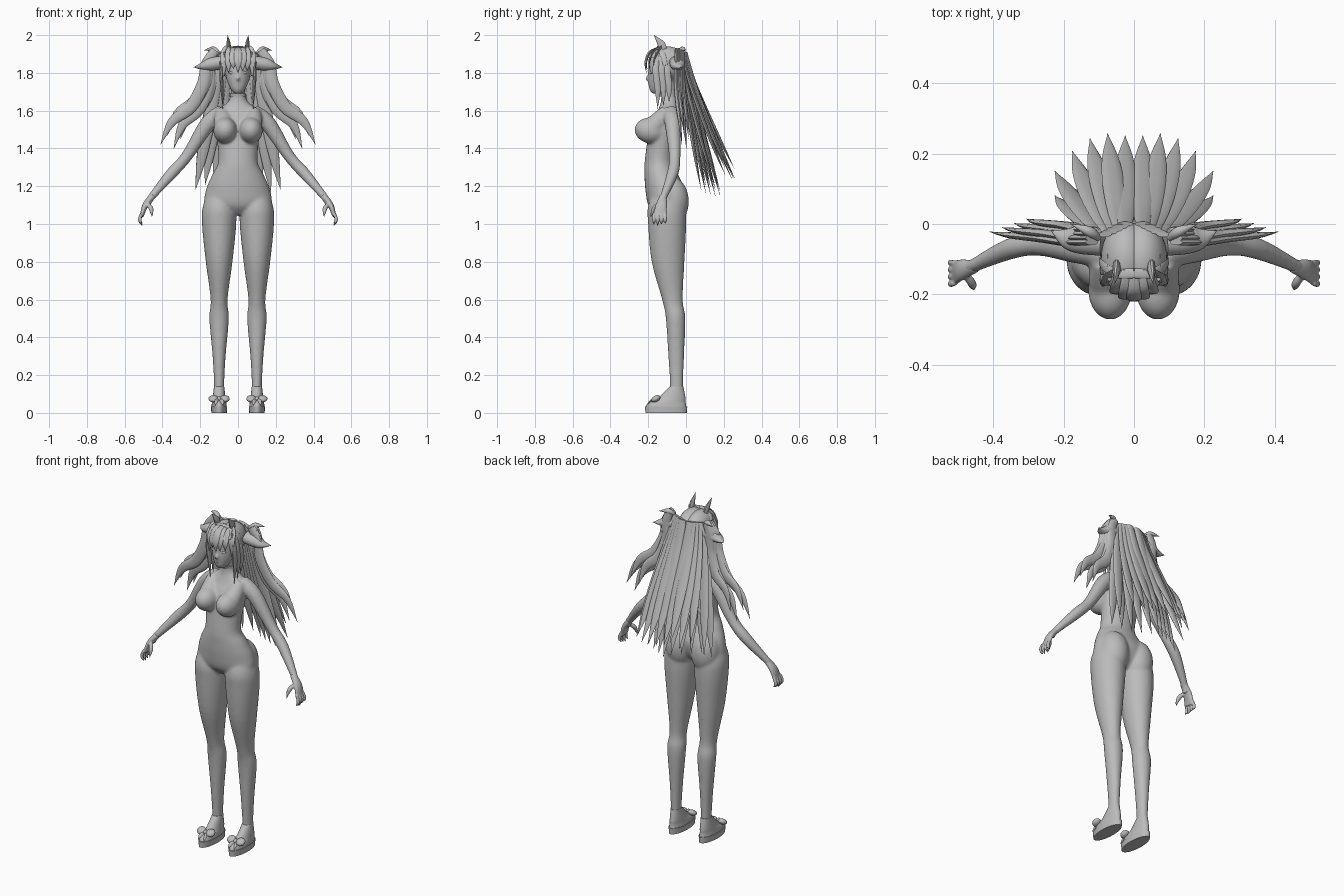
import bpy, bmesh, math, random
from mathutils import Vector, Matrix

random.seed(4)
cube = bpy.data.objects.get("Cube")
if cube:
    bpy.data.objects.remove(cube, do_unlink=True)

COLOUR = (.5, .5, .5, 1)
grey = bpy.data.materials.new("plain grey")
grey.use_nodes = True
grey.diffuse_color = COLOUR
grey.node_tree.nodes["Principled BSDF"].inputs["Base Color"].default_value = COLOUR
SIDES = {"left": 1, "right": -1}


def spline(before, start, end, after, t):
    return [q + t / 2 * (r - p + t * (2 * p - 5 * q + 4 * r - s + t * (3 * (q - r) + s - p)))
            for p, q, r, s in zip(before, start, end, after)]


def tube(bm, sections, side=1, sides=16, steps=5, level=False):
    """Closed tube through (x, y, z, width, depth) sections; depth defaults to width."""
    points = [(list(section) + [section[3]])[:5] for section in sections]
    points = [points[0]] + points + [points[-1]]
    path = []
    for i in range(len(points) - 3):
        path += [spline(*points[i:i + 4], k / steps) for k in range(steps)]
    path.append(points[-1])
    rings = []
    for i, (x, y, z, width, depth) in enumerate(path):
        previous, following = path[max(i - 1, 0)], path[min(i + 1, len(path) - 1)]
        along = Vector(following[:3]) - Vector(previous[:3])
        if level:
            along = Vector((0, 0, 1))
        across = along.cross(Vector((0, 1, 0))).normalized()
        outward = across.cross(along).normalized()
        ring = []
        for k in range(sides):
            angle = math.tau * k / sides
            p = (Vector((x, y, z)) + across * max(width, .001) * math.cos(angle)
                 + outward * max(depth, .001) * math.sin(angle))
            ring.append(bm.verts.new((p.x * side, p.y, p.z)))
        rings.append(ring)
    for lower, upper in zip(rings, rings[1:]):
        for k in range(sides):
            following = (k + 1) % sides
            bm.faces.new((lower[k], lower[following], upper[following], upper[k]))
    bm.faces.new(rings[0])
    bm.faces.new(rings[-1])


def lock(bm, points, width, depth, side=1):
    """Strand that swells a little and then runs out to a point."""
    sections = []
    for i, point in enumerate(points):
        t = i / (len(points) - 1)
        swell = (.7 + t) * (1 - t ** 3)
        sections.append((*point, width * swell, depth * swell))
    tube(bm, sections, side, sides=10)


def ball(bm, centre, radii, side=1, tilt=0):
    x, y, z = centre
    matrix = (Matrix.Translation((x * side, y, z)) @ Matrix.Rotation(tilt, 4, 'X')
              @ Matrix.Diagonal((*radii, 1)))
    bmesh.ops.create_uvsphere(bm, u_segments=28, v_segments=18, radius=1, matrix=matrix)


def finish(name, bm, voxel=0, smoothing=0):
    bmesh.ops.recalc_face_normals(bm, faces=bm.faces)
    mesh = bpy.data.meshes.new(name)
    bm.to_mesh(mesh)
    bm.free()
    mesh.materials.append(grey)
    part = bpy.data.objects.new(name, mesh)
    bpy.context.collection.objects.link(part)
    if voxel:
        fuse = part.modifiers.new("fuse", 'REMESH')
        fuse.mode, fuse.voxel_size, fuse.use_smooth_shade = 'VOXEL', voxel, True
        soften = part.modifiers.new("soften", 'SMOOTH')
        soften.factor, soften.iterations = .5, smoothing
    else:
        bpy.ops.object.select_all(action='DESELECT')
        part.select_set(True)
        bpy.context.view_layer.objects.active = part
        bpy.ops.object.shade_smooth_by_angle(angle=math.radians(50))


# Body: torso, head, legs and arms fused into one smooth figure
bm = bmesh.new()
torso = [(-.11, 1.05, .05), (-.11, 1.1, .17, .09), (-.11, 1.18, .17, .105), (-.13, 1.26, .137, .09),
         (-.14, 1.34, .103, .078), (-.11, 1.52, .12, .08), (-.09, 1.6, .11, .06),
         (-.09, 1.66, .045, .042), (-.1, 1.78, .038)]
tube(bm, [(0, *section) for section in torso], sides=32, level=True)
ball(bm, (0, -.1, 1.84), (.08, .1, .09))
jaw = [(-.12, 1.84, .072, .08), (-.135, 1.77, .062, .066), (-.15, 1.715, .04, .045), (-.16, 1.69, .02)]
tube(bm, [(0, *section) for section in jaw], sides=24, level=True)
ball(bm, (0, -.2, 1.77), (.009, .018, .016), tilt=.4)
leg = [(-.11, 1.22, .04), (-.105, 1.1, .085, .095), (-.1, 1, .091, .101), (-.095, .8, .071, .087),
       (-.072, .6, .045, .055), (-.055, .5, .052), (-.052, .3, .035, .042), (-.05, .15, .027, .035),
       (-.05, .05, .027, .035)]
arm = [(.08, -.08, 1.59, .045), (.16, -.07, 1.53, .043), (.27, -.06, 1.36, .031),
       (.35, -.07, 1.27, .031), (.46, -.12, 1.14, .02), (.48, -.13, 1.1, .021)]
for side in SIDES.values():
    ball(bm, (.068, -.185, 1.495), (.063, .088, .069), side, tilt=-.1)
    tube(bm, [(.085, -.1, 1.6, .035), (.08, -.14, 1.55, .05), (.07, -.18, 1.5, .06)], side)
    ball(bm, (.085, -.075, 1.12), (.085, .09, .13), side)
    tube(bm, [(.1, *section) for section in leg], side, sides=24, level=True)
    tube(bm, arm, side)
finish("body", bm, voxel=.006, smoothing=20)

# Hands
for label, side in SIDES.items():
    bm = bmesh.new()
    tube(bm, [(.45, -.12, 1.15, .018), (.49, -.13, 1.1, .016, .03), (.51, -.14, 1.04, .01, .036)], side)
    for finger in range(4):
        y = -.17 + .02 * finger
        lock(bm, [(.51, y, 1.06), (.52, y, 1.02), (.5, y, .98 + .01 * abs(finger - 1))],
             .009, .009, side)
    lock(bm, [(.48, -.14, 1.11), (.46, -.17, 1.08), (.455, -.19, 1.03)], .012, .012, side)
    finish(label + "_hand", bm, voxel=.004, smoothing=3)

# Face
bm = bmesh.new()
ball(bm, (0, -.19, 1.735), (.015, .008, .006))
for side in SIDES.values():
    ball(bm, (.03, -.185, 1.8), (.018, .008, .008), side)
finish("eyes_and_lips", bm)

# Collar round the neck
bm = bmesh.new()
tube(bm, [(0, -.095, 1.675, .044), (0, -.1, 1.69, .042)], sides=28, level=True)
finish("collar", bm)

# Hair cap with a centre parting and an opening for the face
bm = bmesh.new()
for side in SIDES.values():
    ball(bm, (.024, -.1, 1.85), (.07, .11, .09), side)
opening = [face for face in bm.faces
           if face.calc_center_median().y < -.135 and face.calc_center_median().z < 1.885]
bmesh.ops.delete(bm, geom=opening, context='FACES')
finish("hair_cap", bm)

# Fringe
bm = bmesh.new()
for strand in range(-3, 4):
    x = .025 * strand
    curve = 8 * x * x
    tip = 1.8 + .015 * (strand % 3) - abs(x) / 3
    lock(bm, [(x * .7, -.13, 1.935), (x * .9, curve - .19, 1.915),
              (x, curve - .215, 1.86), (x, curve - .21, tip)], .02, .005)
finish("fringe", bm)

# Locks beside the face
bm = bmesh.new()
for side in SIDES.values():
    for strand in range(3):
        y = -.15 + .03 * strand
        lock(bm, [(.07, y, 1.91), (.088, y - .01, 1.82), (.085, y, 1.72),
                  (.08, y, 1.61 + .02 * strand)], .009, .018, side)
finish("face_locks", bm)

# Headband
bm = bmesh.new()
for side in SIDES.values():
    tube(bm, [(0, -.14, 1.94, .004, .014), (.05, -.14, 1.93, .004, .014),
              (.085, -.12, 1.89, .004, .014), (.095, -.11, 1.84, .004, .012)], side)
finish("headband", bm)


# Long back hair: an outer and an inner fan of broad tapering locks
def back_lock(bm, spread, reach, tip, width, side):
    points = []
    for i in range(6):
        t = i / 5
        points.append((.025 + spread * (.06 + .14 * t), reach * t ** 1.2 - .03 * spread,
                       1.91 + (tip - 1.91) * t))
    lock(bm, points, width, .01, side)


for layer in ("outer", "inner"):
    bm = bmesh.new()
    for side in SIDES.values():
        for strand in range(5):
            spread = strand / 4
            wobble = random.uniform(-.03, .03)
            if layer == "outer":
                reach = .25 + .1 * spread - .17 * spread ** 2
                back_lock(bm, spread, reach, 1.26 + .05 * math.sin(3 * strand) + wobble, .03, side)
            else:
                back_lock(bm, spread, .18 - .07 * spread, 1.15 + .05 * spread + wobble, .032, side)
    finish(layer + "_back_hair", bm)

# Swept side tails: broad locks that bow outward before the tips
tail = [(.12, -.04, 1.92), (.165, -.04, 1.85), (.185, -.04, 1.74), (.25, -.03, 1.62),
        (.35, -.02, 1.54), (.41, -.01, 1.42)]
bm = bmesh.new()
for side in SIDES.values():
    for strand in range(4):
        points = []
        for i, (x, y, z) in enumerate(tail):
            t = i / 5
            points.append((x - .035 * strand * t, y + .012 * (strand - 1),
                           z + (.06 * (strand % 2) - .01 * strand) * t))
        lock(bm, points, .032, .012, side)
finish("side_tails", bm)

# Pointed ribbons at the tail roots
bm = bmesh.new()
for side in SIDES.values():
    tube(bm, [(.09, -.05, 1.855, .035, .04), (.15, -.045, 1.845, .035, .04),
              (.19, -.04, 1.835, .02, .03), (.235, -.02, 1.83, 0)], side)
    lock(bm, [(.1, -.04, 1.9), (.13, -.02, 1.925), (.18, 0, 1.92)], .014, .014, side)
finish("ribbons", bm)

# Horns
bm = bmesh.new()
for side in SIDES.values():
    lock(bm, [(.05, -.11, 1.9), (.05, -.13, 1.95), (.055, -.17, 2)], .011, .02, side)
finish("horns", bm)

# Shoes with soles and bows
upper = [(-.105, .03, .041, .107), (-.1, .055, .038, .098), (-.075, .08, .034, .072),
         (-.05, .14, .027, .036)]
for label, side in SIDES.items():
    bm = bmesh.new()
    tube(bm, [(.1, -.105, 0, .041, .11), (.1, -.105, .035, .043, .112)], side, sides=32, level=True)
    finish(label + "_sole", bm)
    bm = bmesh.new()
    tube(bm, [(.1, *section) for section in upper], side, sides=32, level=True)
    finish(label + "_shoe", bm)
    bm = bmesh.new()
    ball(bm, (.1, -.165, .075), (.011, .014, .012), side)
    for direction in SIDES.values():
        ball(bm, (.1 + .03 * direction, -.16, .075), (.026, .026, .016), side, tilt=.5)
        lock(bm, [(.1, -.165, .07), (.1 + .015 * direction, -.19, .06),
                  (.1 + .02 * direction, -.21, .04)], .01, .004, side)
    finish(label + "_shoe_bow", bm)
